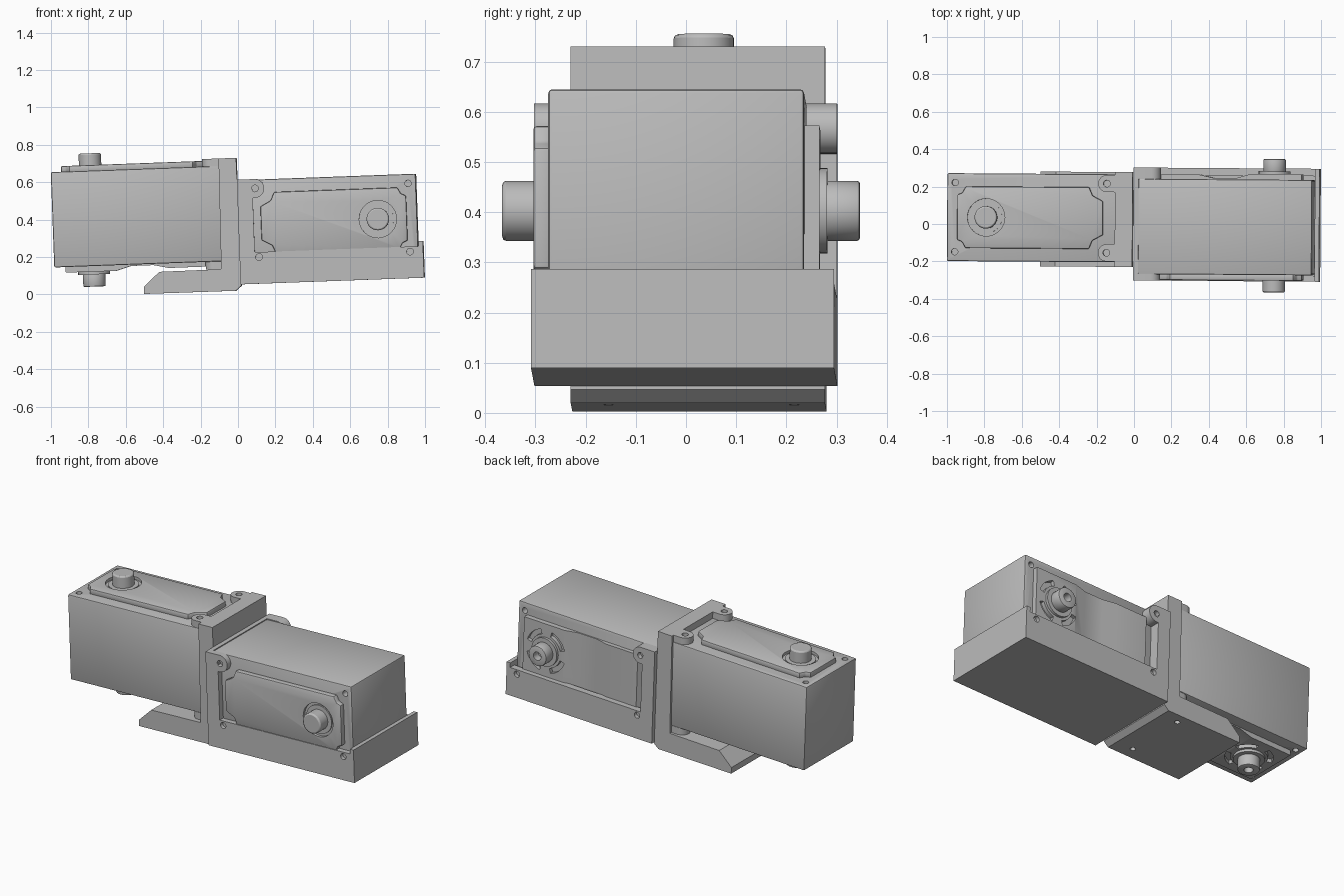
import bpy
from math import cos, sin, pi, radians
from mathutils import Matrix

cube = bpy.data.objects.get("Cube")
if cube:
    bpy.data.objects.remove(cube, do_unlink=True)

grey = bpy.data.materials.new("plain grey")
grey.use_nodes = True
grey.diffuse_color = (0.5, 0.5, 0.5, 1)
grey.node_tree.nodes["Principled BSDF"].inputs["Base Color"].default_value = grey.diffuse_color

# Whole assembly leans slightly; local frames for each extrusion direction
ROOT = Matrix.Rotation(radians(-0.4), 4, 'Z') @ Matrix.Rotation(radians(-2.1), 4, 'Y')
SIDE = Matrix(((1, 0, 0, 0), (0, 0, -1, 0), (0, 1, 0, 0), (0, 0, 0, 1)))   # (x, z) along -y
ALONG = Matrix(((0, 0, 1, 0), (1, 0, 0, 0), (0, 1, 0, 0), (0, 0, 0, 1)))   # (y, z) along x


def prism(name, pts, lo, hi, frame, bevel=0):
    n = len(pts)
    verts = [(a, b, c) for c in (lo, hi) for a, b in pts]
    faces = [list(range(n))[::-1], list(range(n, 2 * n))]
    faces += [(i, (i + 1) % n, n + (i + 1) % n, n + i) for i in range(n)]
    mesh = bpy.data.meshes.new(name)
    mesh.from_pydata(verts, [], faces)
    mesh.materials.append(grey)
    obj = bpy.data.objects.new(name, mesh)
    bpy.context.collection.objects.link(obj)
    obj.matrix_world = frame
    if bevel:
        mod = obj.modifiers.new("bevel", 'BEVEL')
        mod.width, mod.segments, mod.limit_method = bevel, 2, 'ANGLE'
    return obj


def rect(a0, a1, b0, b1):
    return [(a0, b0), (a1, b0), (a1, b1), (a0, b1)]


def arc(a, b, r, start=0, end=2 * pi, n=32, closed=False):
    steps = n if closed else n - 1
    return [(a + r * cos(start + (end - start) * i / steps),
             b + r * sin(start + (end - start) * i / steps)) for i in range(n)]


def circle(a, b, r):
    return arc(a, b, r, closed=True)


def slot(a, b, r0, r1, mid, half):
    return arc(a, b, r1, mid - half, mid + half, 10) + arc(a, b, r0, mid + half, mid - half, 10)


def cut(obj, pts_list, lo, hi, frame):
    bpy.context.view_layer.objects.active = obj
    for pts in pts_list:
        tool = prism("cutter", pts, lo, hi, frame)
        mod = obj.modifiers.new("hole", 'BOOLEAN')
        mod.operation, mod.solver, mod.object = 'DIFFERENCE', 'EXACT', tool
        bpy.context.view_layer.update()
        while obj.modifiers:
            bpy.ops.object.modifier_apply(modifier=obj.modifiers[0].name)
        bpy.data.objects.remove(tool, do_unlink=True)


def lid_outline(a0, a1, v, k0, k1):
    half = [(a0, v - k0), (a0 + k0 * 0.6, v - k0 * 0.75), (a0 + k0, v),
            (a1 - k1, v), (a1 - k1 * 0.75, v - k1 * 0.6), (a1, v - k1)]
    return half[::-1] + [(a, -b) for a, b in half]


# Motor unit: x along its length from the shaft end, y across, z out of the face
SHAFT = 0.21
SCREW = 0.185


def motor(tag, frame):
    def part(name, pts, lo, hi, turn=Matrix(), bevel=0):
        return prism(tag + "_" + name, pts, lo, hi, frame @ turn, bevel)

    body = part("body", rect(0, 0.93, -0.235, 0.235), -0.51, 0, bevel=0.008)
    holes = [circle(0.042, s * SCREW, 0.017) for s in (-1, 1)]
    cut(body, holes, -0.05, 0.02, frame)
    cut(body, holes, -0.55, -0.46, frame)

    lid = part("lid", lid_outline(0.055, 0.835, 0.165, 0.045, 0.075), -0.005, 0.03, bevel=0.006)
    cut(lid, [circle(SHAFT, 0, 0.1)], 0.014, 0.05, frame)
    part("shaft_collar", circle(SHAFT, 0, 0.085), 0, 0.022)
    part("shaft", circle(SHAFT, 0, 0.06), 0, 0.093, bevel=0.008)

    # Rear cover with a shallow saddle between two raised ends
    saddle = [(0.06, -0.505), (0.06, -0.54), (0.33, -0.54), (0.41, -0.517), (0.53, -0.517),
              (0.61, -0.535), (0.82, -0.535), (0.84, -0.505)]
    cover = part("rear_cover", saddle, -0.165, 0.165, SIDE)
    cut(cover, [slot(SHAFT, 0, 0.1, 0.13, pi / 4 + i * pi / 2, 0.5) for i in range(4)],
        -0.56, -0.518, frame)
    part("rear_disc", circle(SHAFT, 0, 0.085), -0.555, -0.53)
    stub = part("rear_shaft", circle(SHAFT, 0, 0.06), -0.62, -0.55, bevel=0.006)
    cut(stub, [circle(SHAFT, 0, 0.025)], -0.64, -0.575, frame)


motor("upright_motor", ROOT @ Matrix.Translation((-0.975, 0.03, 0.69)))
turned = Matrix(((-1, 0, 0, 0), (0, 0, -1, 0), (0, -1, 0, 0), (0, 0, 0, 1)))
motor("sideways_motor", ROOT @ Matrix.Translation((0.974, -0.268, 0.375)) @ turned)

# Angle bracket holding the upright motor
angle = [(-0.5, 0.021), (-0.01, 0.02), (0.021, 0.046), (0.018, 0.73), (-0.076, 0.73),
         (-0.083, 0.138), (-0.415, 0.136), (-0.5, 0.058)]
bracket = prism("angle_bracket", angle, -0.277, 0.23, ROOT @ SIDE)
cut(bracket, [circle(-0.12, 0.03 + s * SCREW, 0.015) for s in (-1, 1)], -0.05, 0.09, ROOT)


def lug(a, b, r, a0, way=1):
    turn = pi / 2 * way
    return [(a0, b + r * way)] + arc(a, b, r, turn, -turn if way > 0 else -turn + 0, 16)[::1] + [(a0, b - r * way)]


def left_lug(a, b, r, a0):
    return [(a0, b + r)] + arc(a, b, r, pi / 2, 3 * pi / 2, 16) + [(a0, b - r)]


for side, s in (("right", -1), ("left", 1)):
    y = 0.03 + s * SCREW
    for level, lo, hi in (("top", 0.685, 0.73), ("bottom", 0.138, 0.18)):
        tab = prism(f"{level}_{side}_lug", left_lug(-0.12, y, 0.046, -0.06), lo, hi, ROOT)
        if level == "top":
            cut(tab, [circle(-0.12, y, 0.018)], 0.695, 0.76, ROOT)

# Tray holding the sideways motor: channel, end wall, root wall
SCREWS = [circle(u, 0.195, 0.018) for u in (0.122, 0.93)]
channel = [(-0.302, 0.053), (0.302, 0.053), (0.302, 0.222), (0.262, 0.222), (0.262, 0.138),
           (-0.27, 0.138), (-0.27, 0.222), (-0.302, 0.222)]
tray = prism("tray_channel", channel, 0.022, 0.98, ROOT @ ALONG)
cut(tray, SCREWS, 0.28, 0.33, ROOT @ SIDE)
cut(tray, SCREWS, -0.33, -0.28, ROOT @ SIDE)
prism("tray_end_wall", rect(-0.302, 0.302, 0.053, 0.25), 0.976, 1.0, ROOT @ ALONG)
prism("tray_root_wall", rect(-0.302, 0.302, 0.053, 0.613), 0.018, 0.046, ROOT @ ALONG)

# Side columns with a screw lug on top, front and back
for side, lo, hi in (("front", 0.265, 0.302), ("back", -0.302, -0.24)):
    prism(side + "_column", rect(0.02, 0.1, 0.2, 0.56), lo, hi, ROOT @ SIDE)
    lug_pts = [(0.02, 0.613)] + arc(0.113, 0.563, 0.05, pi / 2, -pi / 2, 16) + [(0.02, 0.513)]
    tab = prism(side + "_column_lug", lug_pts[::-1], lo, hi, ROOT @ SIDE)
    outer = (0.275, 0.33) if hi > 0 else (-0.33, -0.275)
    cut(tab, [circle(0.113, 0.563, 0.018)], *outer, ROOT @ SIDE)

# Smooth round surfaces, keep hard edges
bpy.ops.object.select_all(action='DESELECT')
for obj in bpy.context.scene.objects:
    if obj.type == 'MESH':
        obj.select_set(True)
        bpy.context.view_layer.objects.active = obj
bpy.ops.object.shade_smooth_by_angle(angle=radians(30))
